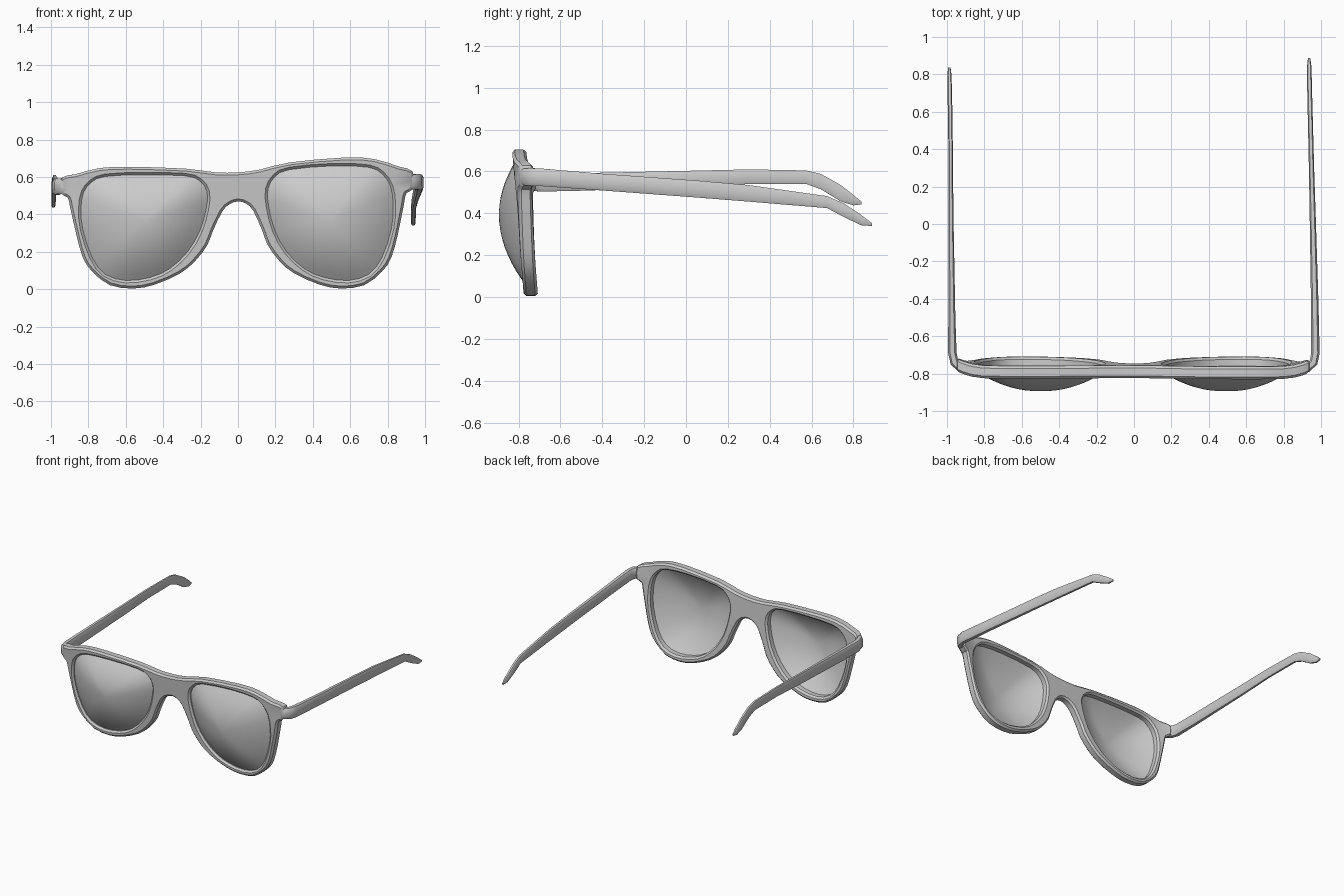
import bpy, bmesh, math
from mathutils import Vector

if "Cube" in bpy.data.objects:
    bpy.data.objects.remove(bpy.data.objects["Cube"])

# Left half of the frame outline (x, z), from bridge top round to bridge underside
HALF = [(0, .625), (-.12, .625), (-.28, .645), (-.58, .655), (-.74, .648), (-.87, .615),
        (-.945, .595), (-.945, .512), (-.91, .49), (-.898, .44), (-.865, .295), (-.83, .17),
        (-.78, .095), (-.685, .022), (-.56, .004), (-.445, .025), (-.31, .085), (-.23, .15),
        (-.165, .235), (-.135, .31), (-.085, .415), (-.045, .455), (0, .47)]
# Left lens opening
LENS = [(-.84, .43), (-.825, .52), (-.78, .575), (-.71, .603), (-.525, .612), (-.285, .607),
        (-.205, .58), (-.165, .52), (-.17, .43), (-.205, .31), (-.27, .2), (-.365, .11),
        (-.47, .063), (-.6, .047), (-.71, .08), (-.78, .17), (-.83, .32)]


def mirror_raised(p):
    """Mirror a left-hand point; the right brow sits a little higher."""
    x, z = -p[0], p[1]
    lift = .05 * math.sin(math.pi * min(1, x / 1.25)) * min(1, max(0, (z - .3) / .3))
    return (x - .01 * min(1, x / .3), z + lift)


def smooth_loop(pts, n=2):
    """Closed Catmull-Rom curve through the points."""
    out, k = [], len(pts)
    for i in range(k):
        a, b, c, d = (Vector(pts[(i + j) % k]) for j in (-1, 0, 1, 2))
        for s in range(n):
            t = s / n
            out.append(.5 * (2 * b + (c - a) * t + (2 * a - 5 * b + 4 * c - d) * t * t
                             + (3 * b - a - 3 * c + d) * t ** 3))
    return out


def inset(loop, dist):
    """Move a loop towards its inside (negative: outside)."""
    k = len(loop)
    area = sum(loop[i - 1].x * loop[i].y - loop[i].x * loop[i - 1].y for i in range(k))
    sign = 1 if area > 0 else -1
    res = []
    for i in range(k):
        t = (loop[(i + 1) % k] - loop[i - 1]).normalized()
        res.append(loop[i] + Vector((-t.y, t.x)) * sign * dist)
    return res


def place(x, d, z):
    """Tilt the flat front and wrap its ends backwards."""
    wrap = 1.6 * max(0, abs(x) - .8) ** 2
    return Vector((x, -.785 + .08 * (.55 - z) + d + wrap, z))


def bridge(bm, a, b):
    for i in range(len(a)):
        j = (i + 1) % len(a)
        bm.faces.new((a[i], a[j], b[j], b[i]))


def finish(bm, name, angle=35):
    bmesh.ops.recalc_face_normals(bm, faces=bm.faces)
    me = bpy.data.meshes.new(name)
    bm.to_mesh(me)
    bm.free()
    ob = bpy.data.objects.new(name, me)
    bpy.context.collection.objects.link(ob)
    bpy.ops.object.select_all(action='DESELECT')
    ob.select_set(True)
    bpy.context.view_layer.objects.active = ob
    bpy.ops.object.shade_smooth_by_angle(angle=math.radians(angle))
    return ob


outline = smooth_loop(HALF + [mirror_raised(p) for p in HALF[-2:0:-1]])
lens_left = smooth_loop(LENS)
lens_right = smooth_loop([mirror_raised(p) for p in LENS])

# Front frame: chamfered slab with two openings
bm = bmesh.new()
H, B = .034, .013
caps = {0: [], 3: []}
for loop, side in ((outline, 1), (lens_left, -1), (lens_right, -1)):
    rings = []
    for off, d in ((B, -H), (0, B - H), (0, H - B), (B, H)):
        rings.append([bm.verts.new((p.x, d, p.y)) for p in inset(loop, off * side)])
    for a, b in zip(rings, rings[1:]):
        bridge(bm, a, b)
    for c in caps:
        r = rings[c]
        caps[c] += [bm.edges.get((r[i - 1], r[i])) for i in range(len(r))]
for c, edges in caps.items():
    bmesh.ops.triangle_fill(bm, edges=edges, use_beauty=True, normal=(0, -1 if c == 0 else 1, 0))
for v in bm.verts:
    v.co = place(*v.co)
finish(bm, "front_frame")

# Domed lenses
for name, loop in (("left_lens", lens_left), ("right_lens", lens_right)):
    bm = bmesh.new()
    mid = Vector(((min(p.x for p in loop) + max(p.x for p in loop)) / 2, .36))
    rim = inset(loop, -.006)
    rings = []
    for k in range(1, 9):
        f = k / 8
        ring = [mid + (p - mid) * f for p in rim]
        rings.append([bm.verts.new(place(p.x, -.01 - .113 * (1 - f * f), p.y)) for p in ring])
    for a, b in zip(rings, rings[1:]):
        bridge(bm, a, b)
    tip = bm.verts.new(place(mid.x, -.123, mid.y))
    for i in range(len(rim)):
        bm.faces.new((tip, rings[0][i - 1], rings[0][i]))
    finish(bm, name, 60)

# Temples: stations of x, y, top z, bottom z, width
TEMPLES = {
    "left_temple": [
        (-.87, -.78, .59, .51, .045), (-.93, -.769, .593, .51, .045), (-.96, -.74, .592, .508, .045),
        (-.971, -.69, .588, .504, .045), (-.974, -.5, .592, .508, .038), (-.978, 0, .603, .525, .027),
        (-.98, .3, .61, .54, .024), (-.982, .575, .605, .54, .024), (-.984, .645, .588, .515, .024),
        (-.986, .74, .535, .457, .024), (-.987, .8, .488, .438, .022), (-.987, .838, .456, .443, .012)],
    "right_temple": [
        (.87, -.78, .61, .535, .045), (.93, -.769, .614, .535, .045), (.96, -.74, .616, .532, .045),
        (.97, -.69, .614, .53, .045), (.966, -.41, .59, .51, .04), (.955, .06, .556, .475, .032),
        (.949, .3, .535, .456, .028), (.94, .675, .482, .425, .026), (.938, .755, .447, .382, .026),
        (.937, .84, .39, .342, .024), (.936, .888, .354, .34, .012)],
}
SECTION = [(.5, .3), (.28, .5), (-.28, .5), (-.5, .3), (-.5, -.3), (-.28, -.5), (.28, -.5), (.5, -.3)]
for name, st in TEMPLES.items():
    bm = bmesh.new()
    rings = []
    for i, (x, y, top, bot, w) in enumerate(st):
        p, q = st[max(0, i - 1)], st[min(len(st) - 1, i + 1)]
        t = Vector((q[0] - p[0], q[1] - p[1])).normalized()
        rings.append([bm.verts.new((x - t.y * u * w, y + t.x * u * w, (top + bot) / 2 + v * (top - bot)))
                      for u, v in SECTION])
    for a, b in zip(rings, rings[1:]):
        bridge(bm, a, b)
    bm.faces.new(rings[0])
    bm.faces.new(rings[-1])
    finish(bm, name, 40)
